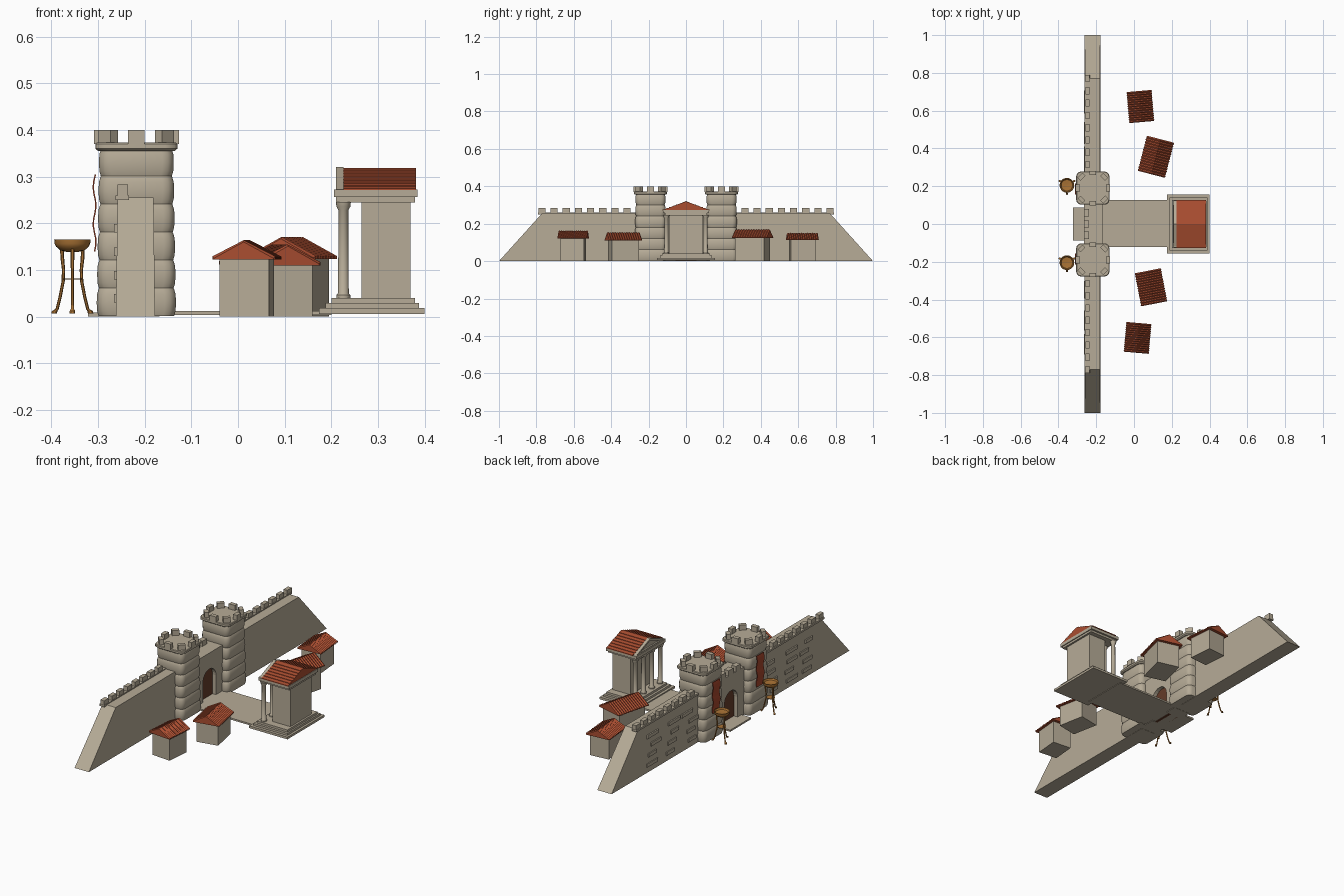
import bpy, bmesh, math, random
from math import sin, cos, pi
from mathutils import Matrix

if "Cube" in bpy.data.objects:
    bpy.data.objects.remove(bpy.data.objects["Cube"])
random.seed(4)

def material(name, rgb):
    m = bpy.data.materials.new(name)
    m.diffuse_color = (*rgb, 1)
    m.use_nodes = True
    m.node_tree.nodes["Principled BSDF"].inputs["Base Color"].default_value = m.diffuse_color
    return m

STONE = material("beige_stone", (0.47, 0.41, 0.31))
TILE = material("red_tile", (0.40, 0.075, 0.03))
BRONZE = material("bronze", (0.40, 0.17, 0.035))
WOOD = material("dark_wood", (0.13, 0.045, 0.022))
CLOTH = material("red_cloth", (0.38, 0.06, 0.025))

def loft(name, rings, mat, smooth=None, loc=(0, 0, 0), rot=0):
    """Skin a list of equal-length rings and cap both ends."""
    bm = bmesh.new()
    vs = [[bm.verts.new(p) for p in r] for r in rings]
    n = len(vs[0])
    for a, b in zip(vs, vs[1:]):
        for i in range(n):
            bm.faces.new((a[i], a[(i + 1) % n], b[(i + 1) % n], b[i]))
    bm.faces.new(vs[0][::-1])
    bm.faces.new(vs[-1])
    bmesh.ops.recalc_face_normals(bm, faces=bm.faces)
    me = bpy.data.meshes.new(name)
    bm.to_mesh(me)
    bm.free()
    me.materials.append(mat)
    ob = bpy.data.objects.new(name, me)
    ob.matrix_world = Matrix.Translation(loc) @ Matrix.Rotation(rot, 4, 'Z')
    bpy.context.collection.objects.link(ob)
    if smooth:
        bpy.ops.object.select_all(action='DESELECT')
        ob.select_set(True)
        bpy.context.view_layer.objects.active = ob
        bpy.ops.object.shade_smooth_by_angle(angle=math.radians(smooth))
    return ob

def box(name, x0, x1, y0, y1, z0, z1, mat=STONE, **kw):
    return loft(name, [[(x0, y0, z), (x1, y0, z), (x1, y1, z), (x0, y1, z)] for z in (z0, z1)], mat, **kw)

def circle(x, y, z, r, n):
    return [(x + r * cos(2 * pi * i / n), y + r * sin(2 * pi * i / n), z) for i in range(n)]

def turned(name, profile, mat, n=16, loc=(0, 0, 0)):
    return loft(name, [circle(0, 0, z, r, n) for r, z in profile], mat, 40, loc)

def rounded_square(h, r, z):
    pts = []
    for k in range(4):
        a = pi / 2 * k
        cx, cy = (h - r) * (1 if k in (0, 3) else -1), (h - r) * (1 if k < 2 else -1)
        pts += [(cx + r * cos(a + t * pi / 6), cy + r * sin(a + t * pi / 6), z) for t in range(4)]
    return pts

# curtain walls, battlements and raised stones
for s, side in ((1, "back"), (-1, "front")):
    rings = [[(x - d, s * 0.15, 0 if j == 0 else 0.255) for x, d, j in
              ((-0.262, 0, 0), (-0.178, 0, 0), (-0.181, 0, 1), (-0.258, 0, 1))],
             [(-0.262, s * 1.0, 0), (-0.178, s * 1.0, 0), (-0.181, s * 0.77, 0.255), (-0.258, s * 0.77, 0.255)]]
    loft(side + "_wall", rings, STONE)
    for i in range(8):
        y = s * (0.315 + i * 0.065)
        box(f"{side}_wall_merlon_{i}", -0.258, -0.236, y - 0.019, y + 0.019, 0.25, 0.283)
    box(side + "_wall_ledge", -0.263, -0.234, min(s * 0.27, s * 0.79), max(s * 0.27, s * 0.79), 0.25, 0.26)
    for i in range(12):
        z = 0.03 + 0.05 * (i % 4)
        y, w = s * (0.31 + (i // 4) * 0.15 + random.uniform(0, 0.06)), random.uniform(0.03, 0.05)
        box(f"{side}_wall_stone_{i}", -0.266, -0.25, y - w, y + w, z, z + 0.018)

# towers with bulging courses, cornice, merlons, banner
for s, side in ((1, "back"), (-1, "front")):
    c = (-0.218, s * 0.19, 0)
    rings = []
    for k in range(6):
        z, h = 0.06 * k, 0.085 - 0.001 * k
        for dz, d in ((0.001, 0.004), (0.012, 0.0008), (0.03, 0), (0.048, 0.0008), (0.059, 0.004)):
            rings.append(rounded_square(h - d, 0.024, z + dz))
    loft(side + "_tower", rings, STONE, 40, c)
    loft(side + "_tower_cornice", [rounded_square(h, 0.026, z) for h, z in
         ((0.082, 0.355), (0.088, 0.36), (0.088, 0.37), (0.085, 0.373))], STONE, 30, c)
    for i in range(8):
        d = 0.082 if i % 2 == 0 else 0.087
        box(f"{side}_tower_merlon_{i}", d - 0.013, d + 0.009, -0.018, 0.018, 0.37, 0.4,
            loc=c, rot=i * pi / 4)
    rings = []
    for k in range(13):
        z = 0.14 + 0.165 * k / 12
        x = -0.308 + 0.003 * sin(k * 1.1)
        rings.append([(x - 0.001, s * 0.185 - 0.03, z), (x + 0.002, s * 0.185 - 0.03, z),
                      (x + 0.002, s * 0.185 + 0.03, z), (x - 0.001, s * 0.185 + 0.03, z)])
    loft(side + "_banner", rings, CLOTH, 60)

# gatehouse with arched opening and door
arch = [(0.055 * cos(a), 0.115 + 0.055 * sin(a)) for a in [pi * i / 12 for i in range(13)]]
outline = [(-0.12, 0), (-0.12, 0.255), (0.12, 0.255), (0.12, 0), (0.055, 0)] + arch + [(-0.055, 0)]
loft("gatehouse", [[(x, y, z) for y, z in outline] for x in (-0.265, -0.168)], STONE)
door = [(0.055, 0)] + arch + [(-0.055, 0)]
loft("gate_door", [[(x, y, z) for y, z in door] for x in (-0.243, -0.188)], WOOD)
for i in range(3):
    y = -0.06 + 0.06 * i
    box(f"gate_merlon_{i}", -0.265, -0.238, y - 0.019, y + 0.019, 0.25, 0.283)

# paving
box("outer_paving", -0.322, -0.2, -0.088, 0.088, 0, 0.009)
box("road", -0.2, 0.2, -0.122, 0.128, 0.003, 0.012)

# houses with ribbed gable roofs: centre x, y, roof size x, y, eave z, ridge z, turn
houses = [(0.034, 0.622, 0.134, 0.165, 0.112, 0.152, 5), (0.116, 0.356, 0.15, 0.192, 0.123, 0.171, -14.5),
          (0.09, -0.335, 0.142, 0.178, 0.11, 0.155, 11), (0.019, -0.603, 0.134, 0.158, 0.122, 0.164, -5)]
for i, (x, y, w, l, e, r, turn) in enumerate(houses):
    kw = dict(loc=(x, y, 0), rot=math.radians(turn))
    hx, hy = w / 2 - 0.014, l / 2 - 0.016
    box(f"house_{i}_walls", -hx, hx, -hy, hy, 0, e + 0.008, **kw)
    rings = []
    for k in range(29):
        up = 0.004 if k % 2 else 0
        v = -l / 2 + l * k / 28
        half = w / 2 - 0.003 + up
        rings.append([(-half, v, e), (-half, v, e + 0.003 + up), (0, v, r - 0.004 + up),
                      (half, v, e + 0.003 + up), (half, v, e)])
    loft(f"house_{i}_roof", rings, TILE, **kw)

# temple: steps, inner hall, columns, entablature
for i, (a, b, h, z0, z1) in enumerate([(0.174, 0.4, 0.155, 0.006, 0.018), (0.188, 0.388, 0.14, 0.018, 0.029),
                                       (0.2, 0.38, 0.127, 0.029, 0.04)]):
    box(f"temple_step_{i}", a, b, -h, h, z0, z1)
box("temple_hall", 0.265, 0.37, -0.088, 0.088, 0.038, 0.25)
for i in range(4):
    turned(f"temple_column_{i}", [(0.015, 0.04), (0.015, 0.046), (0.0115, 0.05), (0.0105, 0.228), (0.015, 0.236),
           (0.016, 0.246)], STONE, 12, (0.226, -0.105 + 0.07 * i, 0))
box("temple_architrave", 0.21, 0.38, -0.113, 0.113, 0.245, 0.26)
box("temple_cornice", 0.206, 0.385, -0.123, 0.123, 0.256, 0.273)

# temple pediment (raised frame round a recessed triangle) and stepped tile roof
tri = [(-0.124, 0.271), (0.124, 0.271), (0, 0.321)]
inner = [(-0.088, 0.277), (0.088, 0.277), (0, 0.311)]
loft("temple_pediment", [[(x, y, z) for y, z in t] for x, t in
     ((0.218, inner), (0.21, inner), (0.21, tri), (0.226, tri))], STONE)
slope = []
for k in range(7):
    y = 0.126 * (1 - k / 7)
    y2 = 0.126 * (1 - (k + 1) / 7)
    slope += [(y, 0.272 + 0.046 * k / 7 + 0.003), (y2, 0.272 + 0.046 * (k + 1) / 7 + 0.0005)]
section = [(0.126, 0.271)] + slope + [(-y, z) for y, z in slope[-2::-1]] + [(-0.126, 0.271)]
loft("temple_roof", [[(x, y, z) for y, z in section] for x in (0.226, 0.382)], TILE)

# braziers on three curved legs
for s, side in ((1, "back"), (-1, "front")):
    c = (-0.355, s * 0.205, 0)
    turned(side + "_brazier_bowl", [(0.01, 0.138), (0.026, 0.142), (0.035, 0.15), (0.038, 0.156), (0.039, 0.165),
           (0.035, 0.165), (0.03, 0.158), (0.005, 0.155)], BRONZE, 20, c)
    turned(side + "_brazier_ring", [(0.02, 0.079), (0.021, 0.082)], BRONZE, 16, c)
    for k in range(3):
        a = pi / 6 + k * 2 * pi / 3
        path = [(0.045, 0.007, 0.006), (0.044, 0.012, 0.006), (0.038, 0.016, 0.0035), (0.031, 0.04, 0.0035),
                (0.023, 0.075, 0.0035), (0.022, 0.1, 0.0035), (0.025, 0.125, 0.004), (0.026, 0.146, 0.004)]
        loft(f"{side}_brazier_leg_{k}", [circle(r * cos(a), r * sin(a), z, t, 6) for r, z, t in path],
             BRONZE, 50, c)
